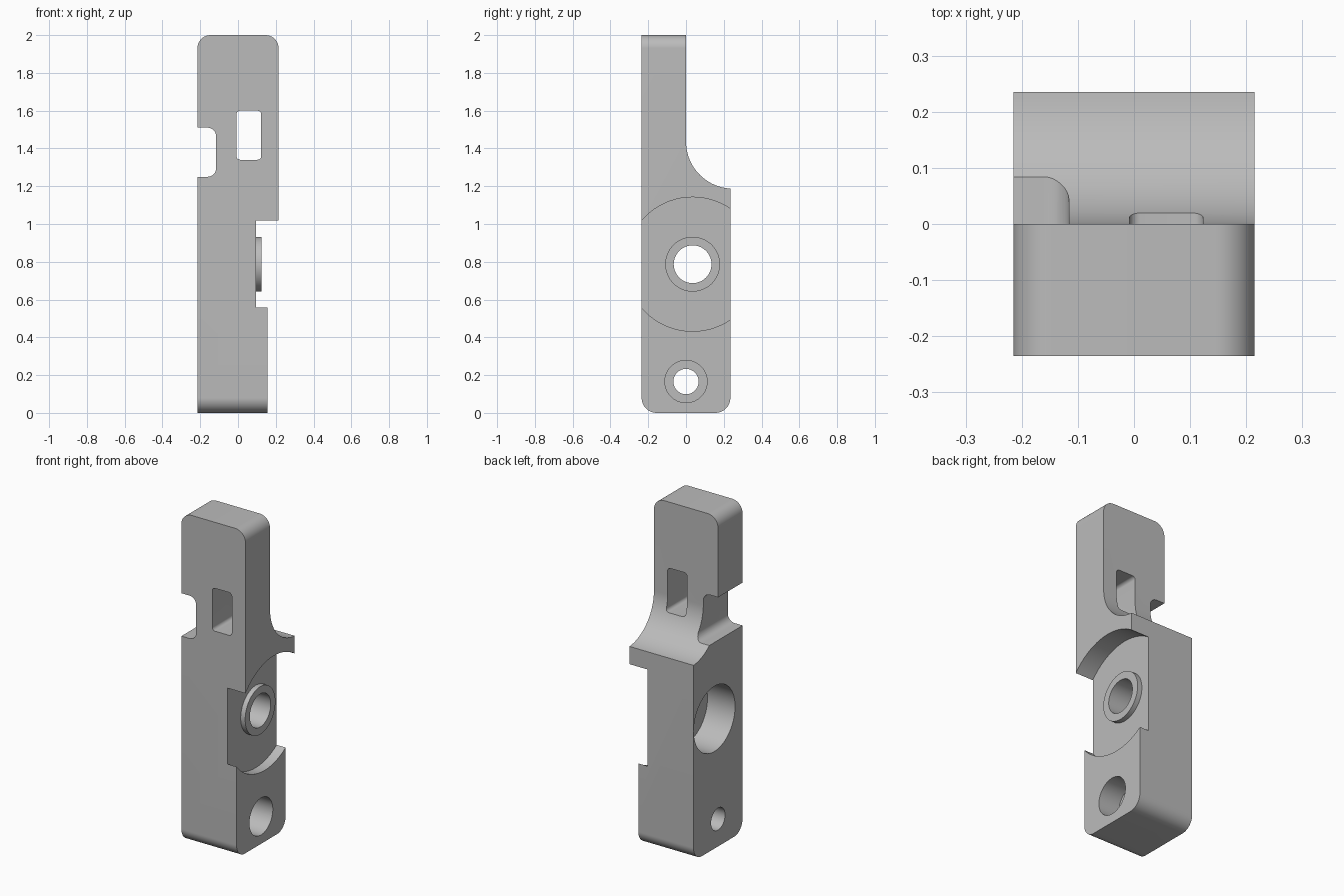
import bpy, bmesh, math
from mathutils import Vector

if "Cube" in bpy.data.objects:
    bpy.data.objects.remove(bpy.data.objects["Cube"])

grey = bpy.data.materials.new("machined_grey")
grey.diffuse_color = (0.5, 0.5, 0.5, 1)
grey.use_nodes = True
grey.node_tree.nodes["Principled BSDF"].inputs["Base Color"].default_value = grey.diffuse_color


def arc(c, r, a0, a1, n=16):
    """Points on an arc, angles in degrees."""
    return [(c[0] + r * math.cos(math.radians(a0 + (a1 - a0) * i / n)),
             c[1] + r * math.sin(math.radians(a0 + (a1 - a0) * i / n))) for i in range(n + 1)]


def prism(name, pts, axis, lo, hi):
    """Extrude a (x, z) outline along y, or a (y, z) outline along x."""
    bm = bmesh.new()
    place = (lambda p: (p[0], lo, p[1])) if axis == 'y' else (lambda p: (lo, p[0], p[1]))
    face = bm.faces.new([bm.verts.new(place(p)) for p in pts])
    ext = bmesh.ops.extrude_face_region(bm, geom=[face])
    step = Vector((0, hi - lo, 0)) if axis == 'y' else Vector((hi - lo, 0, 0))
    bmesh.ops.translate(bm, vec=step, verts=[v for v in ext['geom'] if isinstance(v, bmesh.types.BMVert)])
    bmesh.ops.recalc_face_normals(bm, faces=bm.faces)
    mesh = bpy.data.meshes.new(name)
    bm.to_mesh(mesh)
    bm.free()
    mesh.materials.append(grey)
    ob = bpy.data.objects.new(name, mesh)
    bpy.context.collection.objects.link(ob)
    return ob


def disc(name, y, z, r, lo, hi):
    """Cylinder along x."""
    return prism(name, arc((y, z), r, 0, 360, 72)[:-1], 'x', lo, hi)


def rounded_rect(x0, x1, z0, z1, r):
    return (arc((x1 - r, z1 - r), r, 0, 90, 8) + arc((x0 + r, z1 - r), r, 90, 180, 8)
            + arc((x0 + r, z0 + r), r, 180, 270, 8) + arc((x1 - r, z0 + r), r, 270, 360, 8))


def combine(ob, tool, op='DIFFERENCE'):
    mod = ob.modifiers.new("cut", 'BOOLEAN')
    mod.operation, mod.solver, mod.object = op, 'EXACT', tool
    bpy.context.view_layer.objects.active = ob
    bpy.ops.object.modifier_apply(modifier=mod.name)
    bpy.data.objects.remove(tool)


# body: front outline with rounded top and narrower foot
W, D = 0.215, 0.235
front = ([(-W, 0), (0.155, 0), (0.155, 0.8), (W, 0.8)]
         + arc((W - 0.07, 1.93), 0.07, 0, 90) + arc((-W + 0.07, 1.93), 0.07, 90, 180))
body = prism("lever_body", front, 'y', -0.3, 0.3)

# side outline: rounded foot, concave sweep up to the thin neck
a_end = 270 - math.degrees(math.asin(0.015 / 0.25))
side = (arc((-D + 0.08, 0.08), 0.08, 180, 270) + arc((D - 0.08, 0.08), 0.08, 270, 360)
        + arc((0.25, 1.437), 0.25, a_end, 180, 32) + [(0, 2.1), (-D, 2.1)])
combine(body, prism("side_outline", side, 'x', -0.4, 0.4), 'INTERSECT')

# side notch and window through the neck
combine(body, prism("notch", rounded_rect(-0.4, -0.116, 1.25, 1.51, 0.045), 'y', -0.4, 0.4))
combine(body, prism("window", rounded_rect(-0.008, 0.123, 1.34, 1.60, 0.02), 'y', -0.4, 0.4))

# round recess with a raised boss left standing in it
PY, PZ = 0.035, 0.787
recess = disc("recess", PY, PZ, 0.355, 0.095, 0.4)
combine(recess, disc("boss", PY, PZ, 0.145, 0.0, 0.125))
combine(body, recess)

# pivot hole with a wide counterbore on the left
combine(body, disc("pivot_hole", PY, PZ, 0.1, -0.4, 0.4))
combine(body, disc("pivot_counterbore", PY, PZ, 0.198, -0.4, -0.03))

# foot hole with a counterbore on the right
combine(body, disc("foot_hole", 0, 0.166, 0.067, -0.4, 0.4))
combine(body, disc("foot_counterbore", 0, 0.166, 0.112, 0.015, 0.4))

# smooth the curved walls
bpy.ops.object.select_all(action='DESELECT')
body.select_set(True)
bpy.context.view_layer.objects.active = body
bpy.ops.object.shade_smooth_by_angle(angle=math.radians(25))
